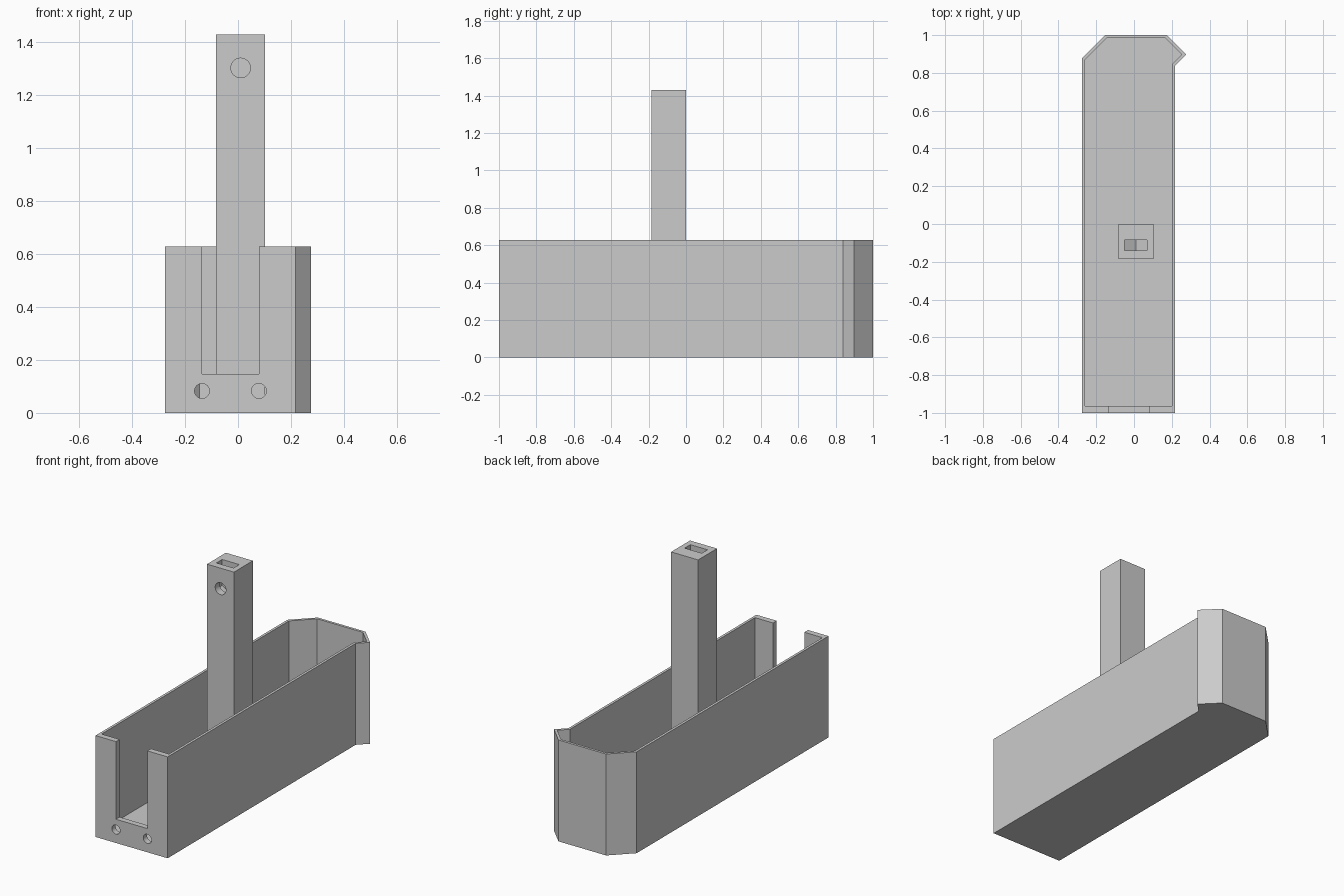
import bpy, bmesh, math
from mathutils import Matrix, Vector

cube = bpy.data.objects.get("Cube")
if cube:
    bpy.data.objects.remove(cube, do_unlink=True)

grey = bpy.data.materials.new("light_grey")
grey.use_nodes = True
grey.diffuse_color = (0.6, 0.6, 0.6, 1)
grey.node_tree.nodes["Principled BSDF"].inputs["Base Color"].default_value = (0.6, 0.6, 0.6, 1)


def prism(name, outline, start, end, along_y=False):
    """Extrude a flat outline: (x, y) along z, or (x, z) along y."""
    bm = bmesh.new()
    place = (lambda p: (p[0], start, p[1])) if along_y else (lambda p: (p[0], p[1], start))
    face = bm.faces.new([bm.verts.new(place(p)) for p in outline])
    grown = bmesh.ops.extrude_face_region(bm, geom=[face])["geom"]
    step = Vector((0, 1, 0) if along_y else (0, 0, 1)) * (end - start)
    bmesh.ops.translate(bm, vec=step, verts=[v for v in grown if isinstance(v, bmesh.types.BMVert)])
    bmesh.ops.recalc_face_normals(bm, faces=bm.faces)
    mesh = bpy.data.meshes.new(name)
    bm.to_mesh(mesh)
    bm.free()
    mesh.materials.append(grey)
    obj = bpy.data.objects.new(name, mesh)
    bpy.context.collection.objects.link(obj)
    return obj


def rect(x0, x1, y0, y1):
    return [(x0, y0), (x1, y0), (x1, y1), (x0, y1)]


def circle(cx, cz, r, sides=32):
    turn = math.tau / sides
    return [(cx + r * math.cos(i * turn), cz + r * math.sin(i * turn)) for i in range(sides)]


def carve(obj, cutters):
    """Subtract the cutters one after another and discard them."""
    for cutter in cutters:
        cutter.hide_render = True
        mod = obj.modifiers.new("cut", 'BOOLEAN')
        mod.operation = 'DIFFERENCE'
        mod.solver = 'EXACT'
        mod.object = cutter
    mesh = bpy.data.meshes.new_from_object(obj.evaluated_get(bpy.context.evaluated_depsgraph_get()))
    obj.modifiers.clear()
    obj.data = mesh
    for cutter in cutters:
        bpy.data.objects.remove(cutter, do_unlink=True)
    bpy.ops.object.select_all(action='DESELECT')
    obj.select_set(True)
    bpy.context.view_layer.objects.active = obj
    bpy.ops.object.shade_smooth_by_angle(angle=math.radians(25))


# Open tray with a chamfered back and a flared corner
outer = [(-0.276, -1), (0.218, -1), (0.218, 0.84), (0.276, 0.898),
         (0.174, 1), (-0.153, 1), (-0.276, 0.877)]
inner = [(-0.26, -0.964), (0.202, -0.964), (0.202, 0.847), (0.253, 0.898),
         (0.167, 0.984), (-0.146, 0.984), (-0.26, 0.87)]
tray = prism("tray", outer, 0, 0.628)
slot_x = (-0.136, 0.079)
cutters = [prism("cavity_cutter", inner, 0.032, 0.8),
           prism("front_slot_cutter", rect(*slot_x, 0.147, 0.8), -1.1, -0.9, True)]
# Screw holes under the slot corners
for x in slot_x:
    cutters.append(prism("screw_hole_cutter", circle(x, 0.083, 0.028), -1.1, -0.9, True))
carve(tray, cutters)

# Upright post with a cross hole and a pointed nut pocket open at the top
cx, hole_z, half = 0.01, 1.303, 0.059
post = prism("post", rect(-0.083, 0.102, -0.185, 0), 0.015, 1.43)
side_z = hole_z - half * math.tan(math.radians(30))
tip_z = hole_z - half / math.cos(math.radians(30))
pocket = [(cx - half, 1.5), (cx - half, side_z), (cx, tip_z), (cx + half, side_z), (cx + half, 1.5)]
carve(post, [prism("nut_pocket_cutter", pocket, -0.141, -0.085, True),
             prism("cross_hole_cutter", circle(cx, hole_z, 0.037), -0.3, -0.045, True)])
